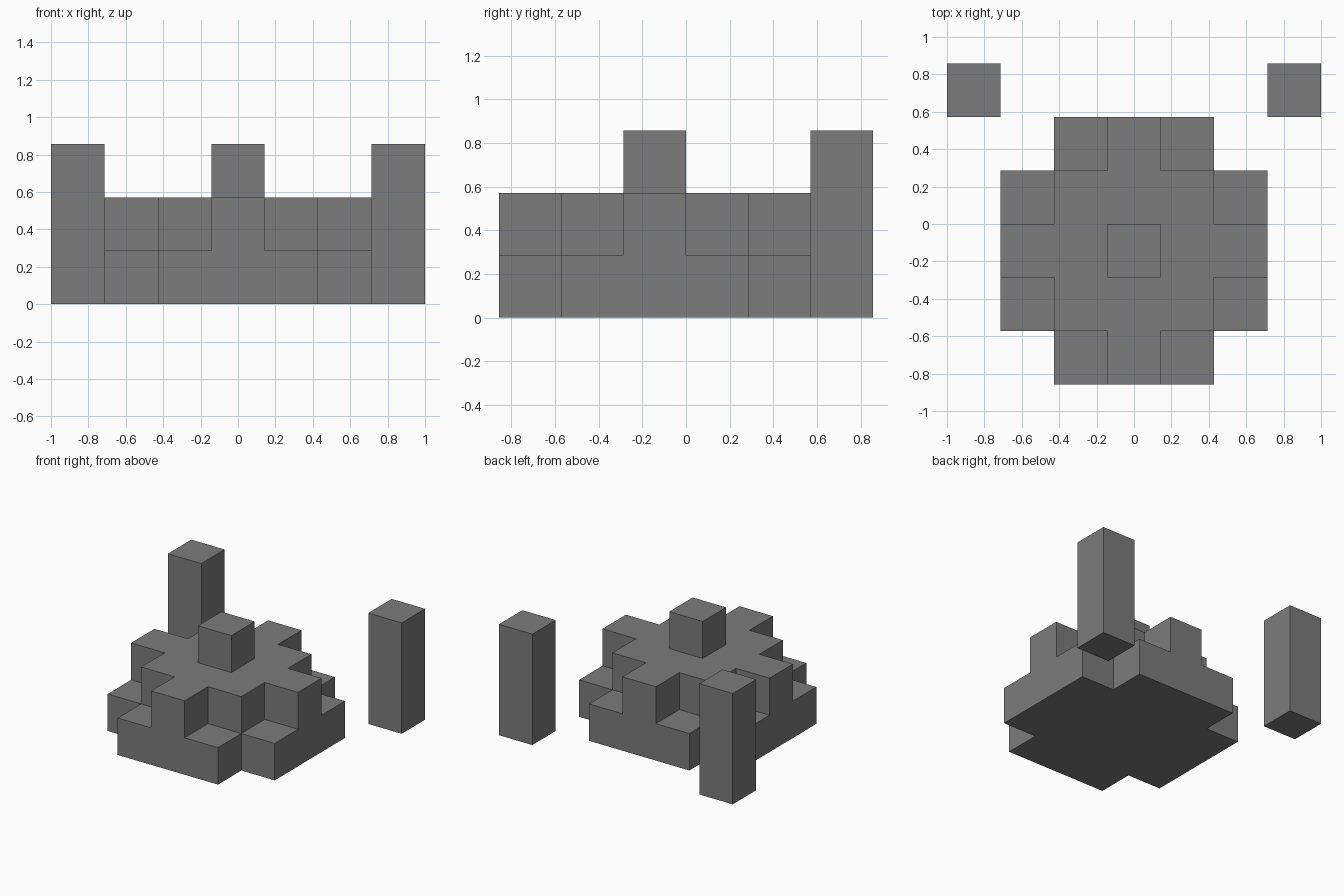
import bpy
import bmesh
import math

cube = bpy.data.objects.get("Cube")
if cube:
    bpy.data.objects.remove(cube, do_unlink=True)

U = 2 / 7  # edge of one building block

grey = bpy.data.materials.new("stone grey")
grey.use_nodes = True
colour = (0.2, 0.2, 0.2, 1)
grey.diffuse_color = colour
grey.node_tree.nodes["Principled BSDF"].inputs["Base Color"].default_value = colour


def height(i, j):
    """Blocks stacked on cell (i, j) of the stepped mound."""
    near, far = sorted((abs(i), abs(j)))
    if far > 2 or near == 2:
        return 0
    if far == 0:
        return 3
    return 2 if far == 1 or near == 0 else 1


def finish(name, bm):
    bmesh.ops.remove_doubles(bm, verts=bm.verts, dist=0.001)
    bmesh.ops.recalc_face_normals(bm, faces=bm.faces)
    bmesh.ops.dissolve_limit(bm, angle_limit=math.radians(1),
                             verts=bm.verts, edges=bm.edges)
    mesh = bpy.data.meshes.new(name)
    bm.to_mesh(mesh)
    bm.free()
    mesh.materials.append(grey)
    obj = bpy.data.objects.new(name, mesh)
    bpy.context.collection.objects.link(obj)
    return obj


def quad(bm, *corners):
    bm.faces.new([bm.verts.new((x * U, (y - 0.5) * U, z * U))
                  for x, y, z in corners])


# Stepped mound: only the outer skin of the stacked blocks
bm = bmesh.new()
for i in range(-2, 3):
    for j in range(-2, 3):
        h = height(i, j)
        if not h:
            continue
        ring = [(i + a, j + b) for a, b in
                ((-.5, -.5), (.5, -.5), (.5, .5), (-.5, .5))]
        for z in (0, h):
            quad(bm, *[(x, y, z) for x, y in ring])
        for k, (di, dj) in enumerate(((0, -1), (1, 0), (0, 1), (-1, 0))):
            p, q = ring[k], ring[(k + 1) % 4]
            for z in range(height(i + di, j + dj), h):
                quad(bm, (*p, z), (*q, z), (*q, z + 1), (*p, z + 1))
finish("stepped_mound", bm)

# Two freestanding pillars behind the mound
for name, side in (("left_pillar", 1), ("right_pillar", -1)):
    bm = bmesh.new()
    bmesh.ops.create_cube(bm, size=U)
    bmesh.ops.scale(bm, vec=(1, 1, 3), verts=bm.verts)
    pillar = finish(name, bm)
    pillar.location = (side * 3 * U, 2.5 * U, 1.5 * U)
